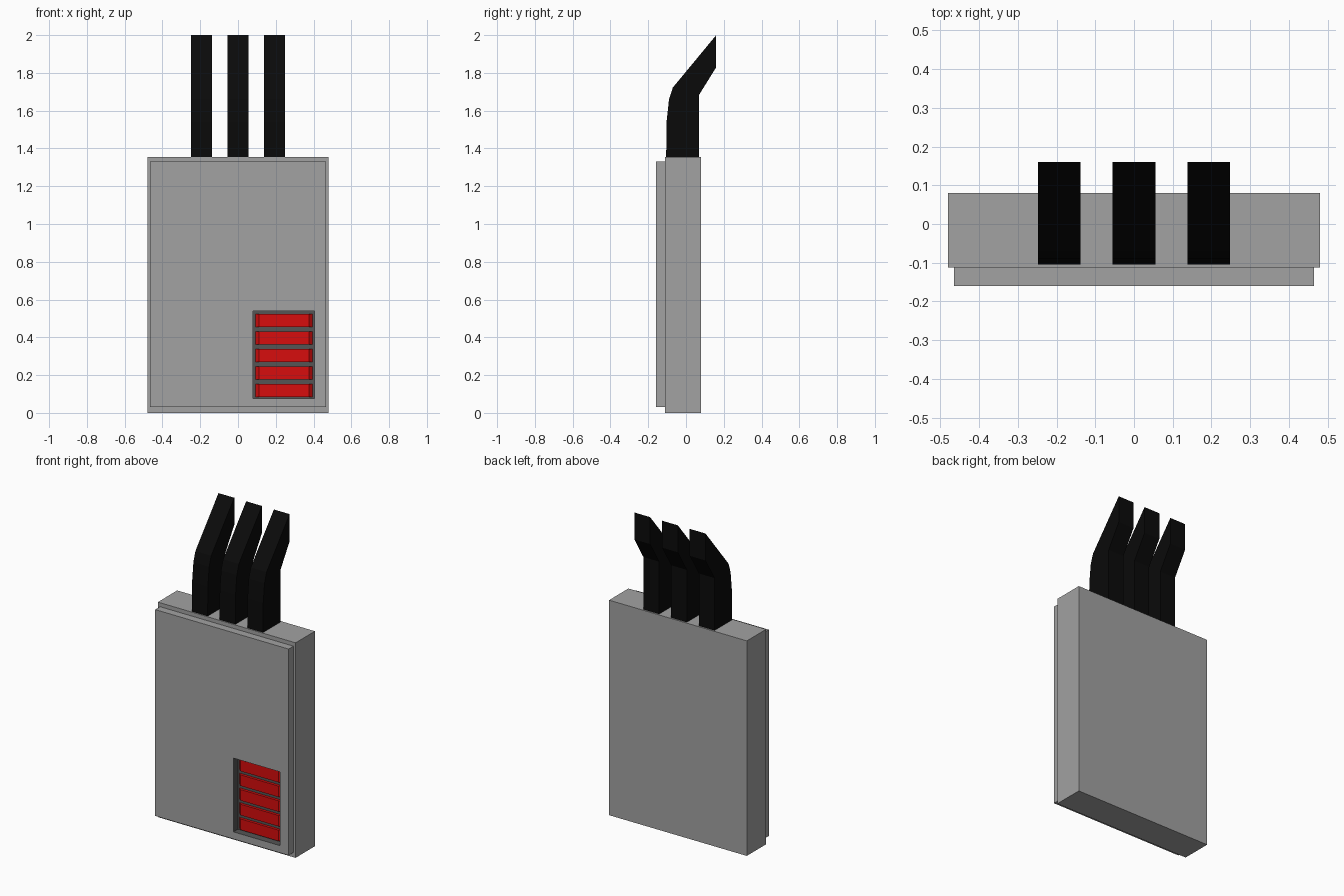
import bpy
import bmesh
from mathutils import Vector

if "Cube" in bpy.data.objects:
    bpy.data.objects.remove(bpy.data.objects["Cube"], do_unlink=True)


def material(name, r, g, b):
    m = bpy.data.materials.new(name)
    m.use_nodes = True
    m.diffuse_color = (r, g, b, 1)
    bsdf = next(n for n in m.node_tree.nodes if n.type == "BSDF_PRINCIPLED")
    bsdf.inputs["Base Color"].default_value = (r, g, b, 1)
    bsdf.inputs["Roughness"].default_value = 0.7
    return m


grey = material("grey", 0.36, 0.36, 0.36)
dark_grey = material("dark grey", 0.09, 0.09, 0.09)
red = material("red", 0.68, 0.004, 0.004)
black = material("black", 0.003, 0.003, 0.003)


def finish(name, bm, *mats):
    bmesh.ops.recalc_face_normals(bm, faces=bm.faces)
    mesh = bpy.data.meshes.new(name)
    bm.to_mesh(mesh)
    bm.free()
    for m in mats:
        mesh.materials.append(m)
    ob = bpy.data.objects.new(name, mesh)
    bpy.context.collection.objects.link(ob)
    return ob


def extrude(bm, faces, offset):
    """Give flat faces a thickness, keeping the originals as the back."""
    res = bmesh.ops.extrude_face_region(bm, geom=faces, use_keep_orig=True)
    moved = [v for v in res["geom"] if isinstance(v, bmesh.types.BMVert)]
    bmesh.ops.translate(bm, verts=moved, vec=Vector(offset))


def prism(name, points, offset, mat):
    bm = bmesh.new()
    face = bm.faces.new([bm.verts.new(p) for p in points])
    extrude(bm, [face], offset)
    return finish(name, bm, mat)


def box(name, x0, x1, y0, y1, z0, z1, mat):
    base = [(x0, y0, z0), (x1, y0, z0), (x1, y1, z0), (x0, y1, z0)]
    return prism(name, base, (0, 0, z1 - z0), mat)


# Main case
box("case_body", -0.48, 0.48, -0.112, 0.08, 0, 1.355, grey)

# Front cover with a rectangular window opening
xs = (-0.465, 0.08, 0.405, 0.465)
zs = (0.03, 0.075, 0.54, 1.33)
bm = bmesh.new()
grid = [[bm.verts.new((x, -0.112, z)) for z in zs] for x in xs]
cells = []
for i in range(3):
    for j in range(3):
        if (i, j) != (1, 1):
            cells.append(bm.faces.new((grid[i][j], grid[i + 1][j],
                                       grid[i + 1][j + 1], grid[i][j + 1])))
extrude(bm, cells, (0, -0.048, 0))
for f in bm.faces:
    c = f.calc_center_median()
    inside = xs[1] - 0.001 < c.x < xs[2] + 0.001 and zs[1] - 0.001 < c.z < zs[2] + 0.001
    f.material_index = 1 if inside else 0
finish("front_cover", bm, grey, dark_grey)

# Dark back of the window
box("window_back", xs[1], xs[2], -0.115, -0.111, zs[1], zs[2], dark_grey)

# Red bars with sloping ends
for i in range(5):
    z = 0.085 + i * 0.0925
    outline = [(0.09, -0.113, z), (0.11, -0.132, z), (0.375, -0.132, z), (0.398, -0.113, z)]
    prism(f"red_bar_{i + 1}", outline, (0, 0, 0.069), red)

# Three bent handles
profile = [(-0.105, 1.35), (-0.103, 1.54), (-0.09, 1.66), (-0.07, 1.722),
           (0.16, 2.0), (0.16, 1.83), (0.07, 1.685), (0.07, 1.35)]
for name, x in (("right", -0.193), ("middle", 0), ("left", 0.193)):
    prism(f"handle_{name}", [(x - 0.055, y, z) for y, z in profile], (0.11, 0, 0), black)
